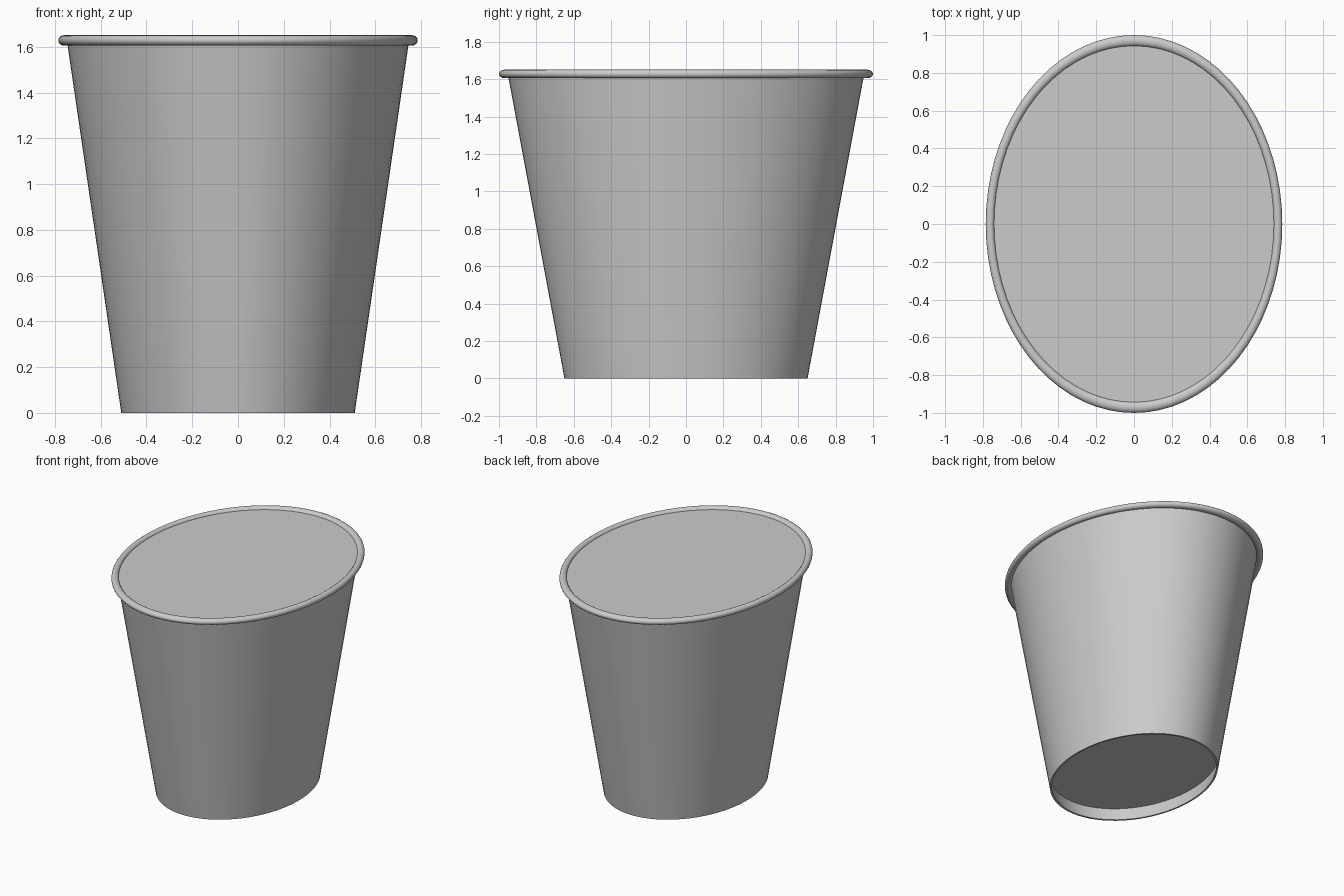
import bpy
import math

old = bpy.data.objects.get("Cube")
if old:
    bpy.data.objects.remove(old, do_unlink=True)

SEGMENTS = 72
X_SCALE = 0.785      # the cup is an oval, narrower across x

grey = bpy.data.materials.new("matte_grey")
grey.use_nodes = True
grey.diffuse_color = (0.6, 0.6, 0.6, 1)
bsdf = next(n for n in grey.node_tree.nodes if n.type == 'BSDF_PRINCIPLED')
bsdf.inputs["Base Color"].default_value = (0.6, 0.6, 0.6, 1)


def finish(name, mesh):
    obj = bpy.data.objects.new(name, mesh)
    bpy.context.collection.objects.link(obj)
    mesh.materials.append(grey)
    bpy.ops.object.select_all(action='DESELECT')
    obj.select_set(True)
    bpy.context.view_layer.objects.active = obj
    bpy.ops.object.shade_smooth_by_angle(angle=math.radians(40))
    return obj


def ring(radius, z):
    angles = [2 * math.pi * i / SEGMENTS for i in range(SEGMENTS)]
    return [(X_SCALE * radius * math.cos(a), radius * math.sin(a), z) for a in angles]


def lathe(name, profile):
    """Sweep a closed (radius, z) profile, given anticlockwise, round the oval."""
    n = len(profile)
    verts = [v for r, z in profile for v in ring(r, z)]
    faces = []
    for j in range(n):
        a, b = j * SEGMENTS, (j + 1) % n * SEGMENTS
        for i in range(SEGMENTS):
            k = (i + 1) % SEGMENTS
            faces.append((a + i, a + k, b + k, b + i))
    mesh = bpy.data.meshes.new(name)
    mesh.from_pydata(verts, [], faces)
    return finish(name, mesh)


def disc(name, radius, z, up):
    order = list(range(SEGMENTS))
    mesh = bpy.data.meshes.new(name)
    mesh.from_pydata(ring(radius, z), [], [order if up else order[::-1]])
    return finish(name, mesh)


# Tapered wall with a thin foot edge
lathe("cup_wall", [(0.65, 0), (0.953, 1.628), (0.938, 1.628), (0.635, 0)])

# Rolled rim
STEPS = 16
lathe("rolled_rim", [(0.971 + 0.029 * math.cos(2 * math.pi * s / STEPS),
                      1.628 + 0.0225 * math.sin(2 * math.pi * s / STEPS))
                     for s in range(STEPS)])

# Flat top surface inside the rim, and the recessed base
disc("top_surface", 0.95, 1.633, True)
disc("recessed_base", 0.655, 0.095, False)
